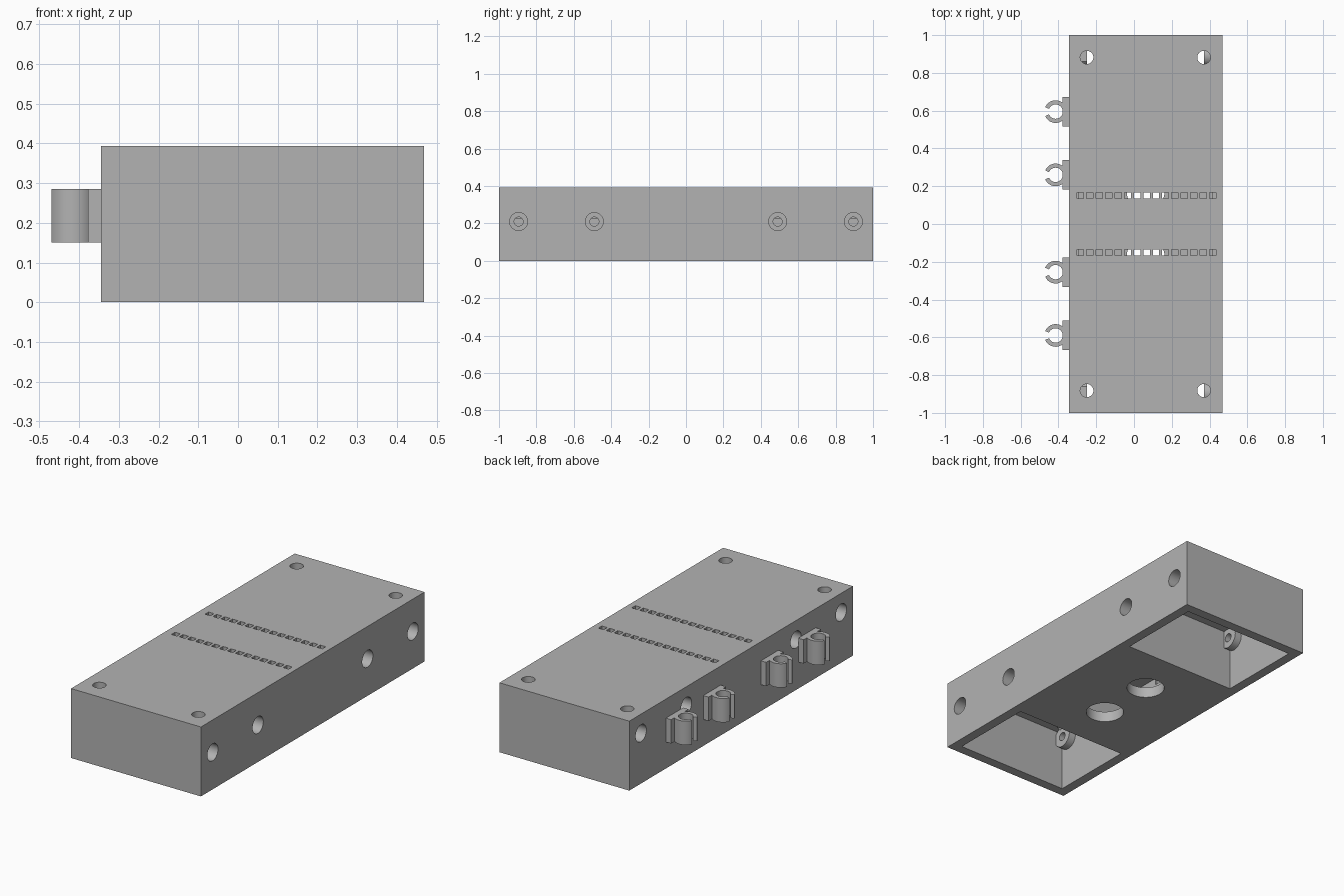
import bpy, bmesh, math
from mathutils import Matrix, Vector

cube = bpy.data.objects.get("Cube")
if cube:
    bpy.data.objects.remove(cube, do_unlink=True)

grey = bpy.data.materials.new("light_grey")
grey.use_nodes = True
grey.diffuse_color = (0.45, 0.45, 0.45, 1)
grey.node_tree.nodes["Principled BSDF"].inputs["Base Color"].default_value = (0.45, 0.45, 0.45, 1)

LEFT, RIGHT, TOP, WALL = 0.468, -0.345, 0.393, 0.055
MID = (LEFT + RIGHT) / 2


def box(bm, lo, hi):
    lo, hi = Vector(lo), Vector(hi)
    m = Matrix.Translation((lo + hi) / 2) @ Matrix.Diagonal((*(hi - lo), 1))
    bmesh.ops.create_cube(bm, size=1, matrix=m)


def rod(bm, a, b, r, sides=32):
    a, b = Vector(a), Vector(b)
    turn = (b - a).to_track_quat('Z', 'Y').to_matrix().to_4x4()
    bmesh.ops.create_cone(bm, cap_ends=True, segments=sides, radius1=r, radius2=r,
                          depth=(b - a).length, matrix=Matrix.Translation((a + b) / 2) @ turn)


def finish(bm, name):
    bmesh.ops.recalc_face_normals(bm, faces=bm.faces)
    me = bpy.data.meshes.new(name)
    bm.to_mesh(me)
    bm.free()
    ob = bpy.data.objects.new(name, me)
    bpy.context.collection.objects.link(ob)
    me.materials.append(grey)
    return ob


def combine(target, bm, operation):
    tool = finish(bm, "cutter")
    tool.hide_render = True
    mod = target.modifiers.new("cut", 'BOOLEAN')
    mod.operation, mod.solver, mod.object = operation, 'EXACT', tool
    bpy.context.view_layer.objects.active = target
    bpy.ops.object.modifier_apply(modifier=mod.name)
    bpy.data.objects.remove(tool, do_unlink=True)


def smooth(ob):
    bpy.ops.object.select_all(action='DESELECT')
    ob.select_set(True)
    bpy.context.view_layer.objects.active = ob
    bpy.ops.object.shade_smooth_by_angle(angle=math.radians(30))


# Housing block
bm = bmesh.new()
box(bm, (RIGHT, -1, 0), (LEFT, 1, TOP))
housing = finish(bm, "housing")

# Open end pockets and closed middle chamber
bm = bmesh.new()
for y0, y1, z0 in ((-0.945, -0.455, -0.1), (-0.4, 0.4, 0.06), (0.455, 0.945, -0.1)):
    box(bm, (RIGHT + WALL, y0, z0), (LEFT - WALL, y1, TOP - WALL))
combine(housing, bm, 'DIFFERENCE')

# Screw bosses on the inner long walls, one row per side
mounts = [(wall, inward, y, z) for wall, inward, z in ((LEFT, -1, 0.21), (RIGHT, 1, 0.285))
          for y in (-0.895, -0.49, 0.49, 0.895)]
bm = bmesh.new()
for wall, inward, y, z in mounts:
    rod(bm, (wall + inward * 0.02, y, z), (wall + inward * 0.097, y, z), 0.06)
combine(housing, bm, 'UNION')

# Counterbores, cable holes in the floor, and slot rows in the lid
bm = bmesh.new()
for wall, inward, y, z in mounts:
    rod(bm, (wall - inward * 0.05, y, z), (wall + inward * 0.065, y, z), 0.048)
for side in (-1, 1):
    rod(bm, (MID, side * 0.17, -0.05), (MID, side * 0.17, 0.1), 0.1, 48)
    for i in range(15):
        x = MID + 0.005 + (i - 7) * 0.05
        box(bm, (x - 0.017, side * 0.15 - 0.016, 0.3), (x + 0.017, side * 0.15 + 0.016, 0.45))
combine(housing, bm, 'DIFFERENCE')

# Narrow screw holes through the bosses, and lid corner holes
bm = bmesh.new()
for wall, inward, y, z in mounts:
    rod(bm, (wall + inward * 0.03, y, z), (wall + inward * 0.15, y, z), 0.024)
for x in (-0.25, 0.37):
    for y in (-0.882, 0.882):
        rod(bm, (x, y, 0.334), (x, y, 0.45), 0.035)
combine(housing, bm, 'DIFFERENCE')
smooth(housing)

# Snap clips: mounting plate plus an open C-shaped ring
Z0, Z1, STEPS = 0.15, 0.285, 36
for n, y in enumerate((-0.59, -0.255, 0.26, 0.595)):
    bm = bmesh.new()
    box(bm, (-0.378, y - 0.078, Z0), (RIGHT, y + 0.078, Z1))
    finish(bm, f"clip_plate_{n + 1}")
    bm = bmesh.new()
    angles = [math.radians(-157 + 314 * i / STEPS) for i in range(STEPS + 1)]
    arc = [(r * math.cos(a), r * math.sin(a)) for r, run in
           ((0.06, angles), (0.038, angles[::-1])) for a in run]
    face = bm.faces.new([bm.verts.new((-0.415 + px, y + py, Z0)) for px, py in arc])
    ext = bmesh.ops.extrude_face_region(bm, geom=[face])
    bmesh.ops.translate(bm, vec=(0, 0, Z1 - Z0),
                        verts=[v for v in ext["geom"] if isinstance(v, bmesh.types.BMVert)])
    smooth(finish(bm, f"clip_ring_{n + 1}"))
